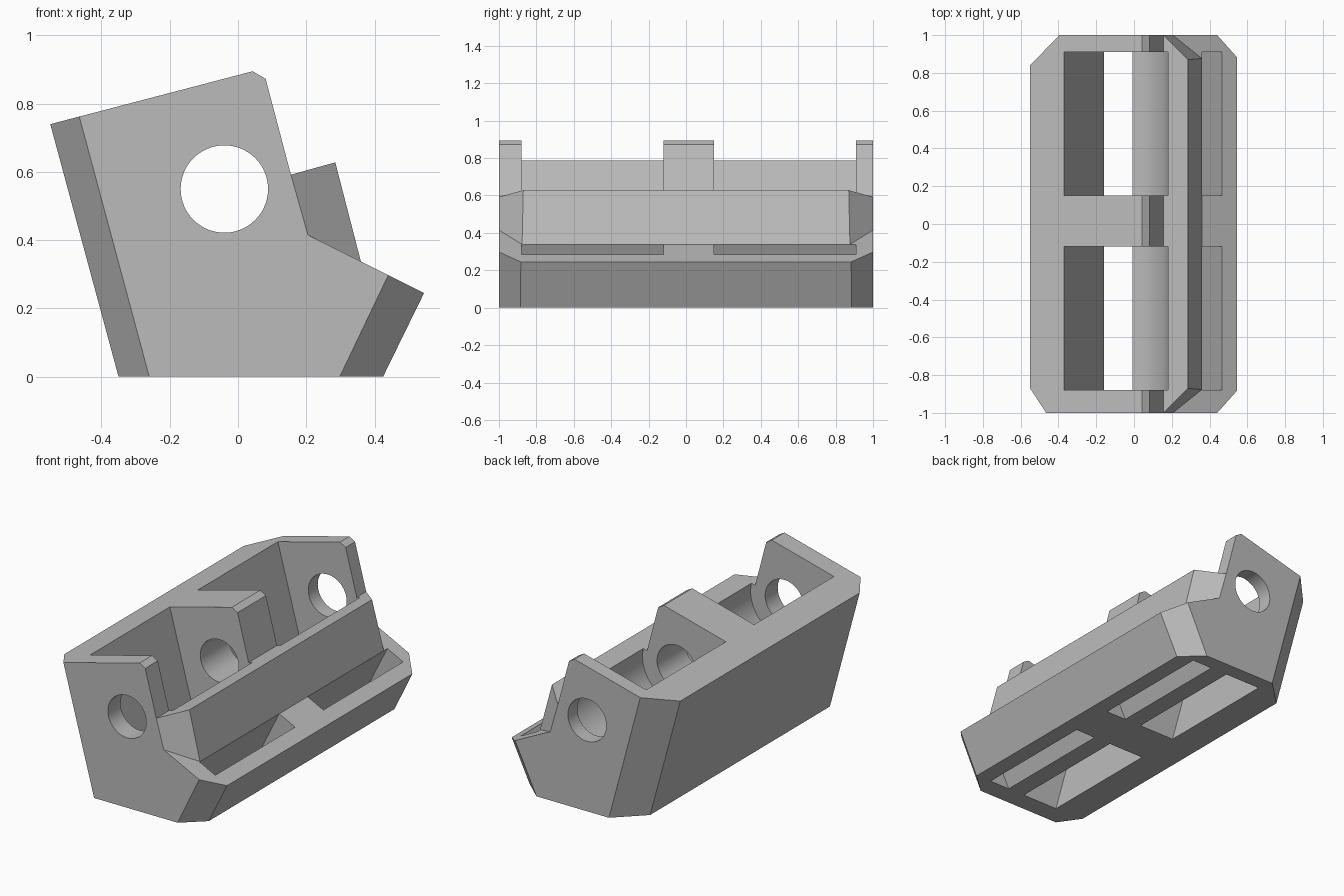
import bpy, bmesh, math
from mathutils import Vector

cube = bpy.data.objects.get("Cube")
if cube:
    bpy.data.objects.remove(cube, do_unlink=True)

grey = bpy.data.materials.new("plain grey")
grey.use_nodes = True
colour = (0.5, 0.5, 0.5, 1)
grey.diffuse_color = colour
grey.node_tree.nodes["Principled BSDF"].inputs["Base Color"].default_value = colour


def prism(name, profile, y0, y1, planes=()):
    """Extrude an xz profile along y, then trim it by planes of three points."""
    bm = bmesh.new()
    face = bm.faces.new([bm.verts.new((x, y0, z)) for x, z in profile])
    new = bmesh.ops.extrude_face_region(bm, geom=[face])["geom"]
    bmesh.ops.translate(bm, vec=(0, y1 - y0, 0),
                        verts=[v for v in new if isinstance(v, bmesh.types.BMVert)])
    inside = Vector((0, 0, 0.4))
    for a, b, c in planes:
        a, b, c = Vector(a), Vector(b), Vector(c)
        normal = (b - a).cross(c - a).normalized()
        if normal.dot(inside - a) > 0:
            normal.negate()
        bmesh.ops.bisect_plane(bm, geom=bm.verts[:] + bm.edges[:] + bm.faces[:],
                               dist=1e-5, plane_co=a, plane_no=normal, clear_outer=True)
        bmesh.ops.holes_fill(bm, edges=[e for e in bm.edges if e.is_boundary])
    bmesh.ops.recalc_face_normals(bm, faces=bm.faces)
    mesh = bpy.data.meshes.new(name)
    bm.to_mesh(mesh)
    bm.free()
    mesh.materials.append(grey)
    obj = bpy.data.objects.new(name, mesh)
    bpy.context.collection.objects.link(obj)
    return obj


def cut(obj, cutters):
    bpy.context.view_layer.objects.active = obj
    for cutter in cutters:
        mod = obj.modifiers.new("cut", "BOOLEAN")
        mod.operation, mod.solver, mod.object = "DIFFERENCE", "EXACT", cutter
        bpy.ops.object.modifier_apply(modifier=mod.name)


def arc(radius, start, end, count):
    cx, cz = -0.04, 0.55
    angles = [math.radians(start + (end - start) * i / count) for i in range(count + 1)]
    return [(cx + radius * math.cos(a), cz + radius * math.sin(a)) for a in angles]


# Body: leaning block with chamfered end corners
body_planes = [((0.44, s, 0.297), (0.298, s, 0), (0.545, s * 0.883, 0.245)) for s in (-1, 1)]
body_planes += [((-0.465, -1, 0.762), (-0.26, -1, 0), (-0.55, -0.87, 0.74)),
                ((-0.395, 1, 0.78), (-0.186, 1, 0), (-0.55, 0.84, 0.74))]
body = prism("body", [(-0.35, 0), (0.425, 0), (0.545, 0.245), (0.36, 0.338), (0.205, 0.415),
                      (0.155, 0.592), (0.081, 0.873), (0.043, 0.895), (-0.55, 0.74)],
             -1, 1, body_planes)

# Front rail with tapered ends
rail_planes = [((0.205, s, 0.415), (0.155, s, 0.592), (0.285, s * 0.87, 0.628)) for s in (-1, 1)]
rail = prism("front_rail", [(0.205, 0.415), (0.36, 0.338), (0.285, 0.628), (0.155, 0.592)],
             -1, 1, rail_planes)

# Cutters: round-fronted pockets, slanted front slots and the long bore
pocket = [(-0.133, -0.1), (-0.455, 1.1), (0.046, 1.1)] + arc(0.225, 15, -82, 28) + [(0.105, -0.1)]
slot = [(0.141, -0.1), (0.276, -0.1), (0.514, 0.386), (0.409, 0.438)]
spans = [(-0.88, -0.12), (0.15, 0.91)]
pockets = [prism("pocket_cutter", pocket, a, b) for a, b in spans]
slots = [prism("slot_cutter", slot, a, b) for a, b in spans]
bore = prism("bore_cutter", arc(0.128, 0, 360 - 360 / 64, 63), -1.2, 1.2)

cut(body, pockets + slots + [bore])
cut(rail, pockets)
for helper in pockets + slots + [bore]:
    bpy.data.objects.remove(helper, do_unlink=True)

# Smooth the round surfaces, keep corners sharp
bpy.ops.object.select_all(action="DESELECT")
for obj in (body, rail):
    obj.select_set(True)
bpy.context.view_layer.objects.active = body
bpy.ops.object.shade_smooth_by_angle(angle=math.radians(12))
